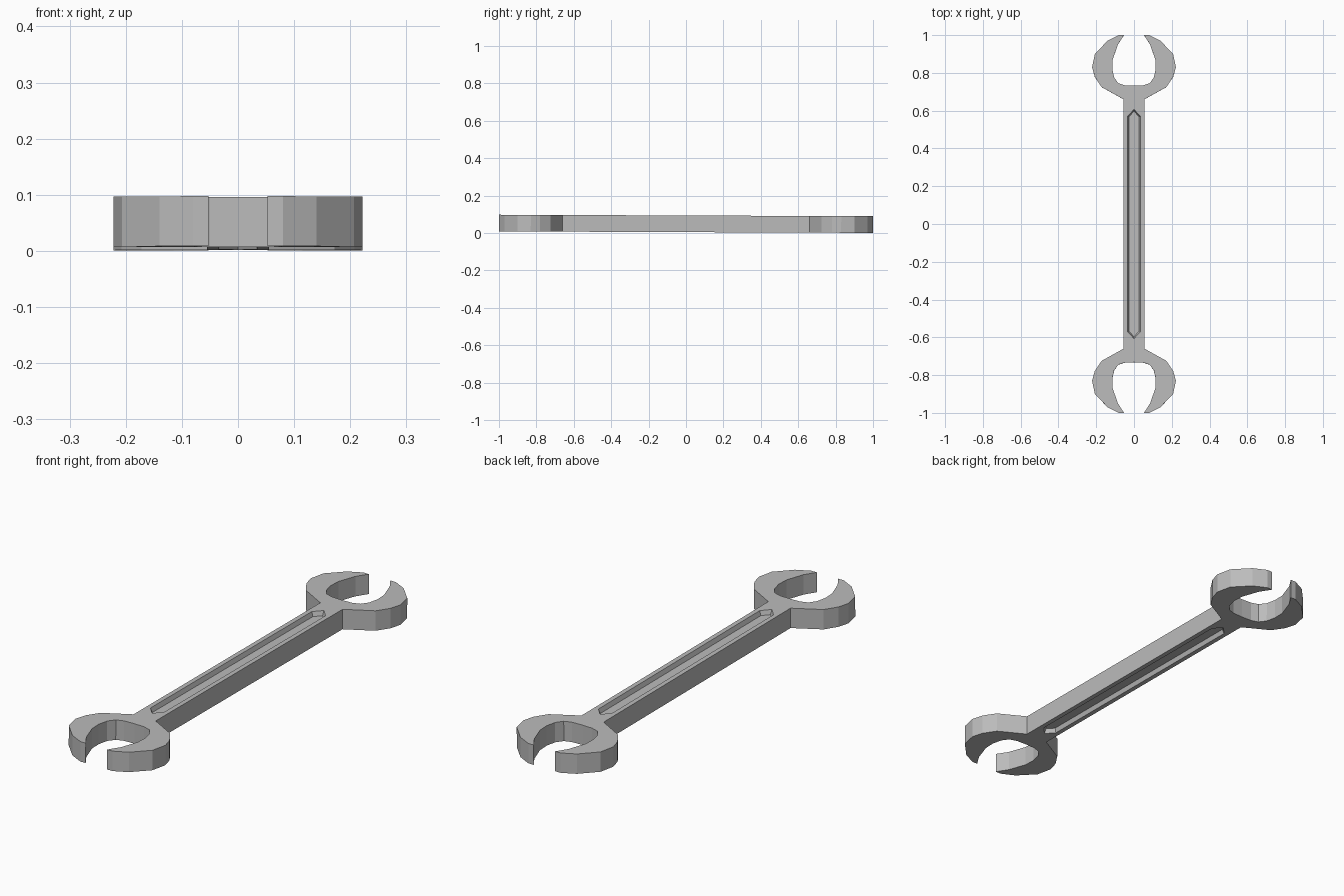
import bpy, bmesh

cube = bpy.data.objects.get("Cube")
if cube:
    bpy.data.objects.remove(cube, do_unlink=True)

HALF = 0.0445      # half thickness
FLOOR = 0.025      # groove floor height above the middle plane

# One quarter of the outline: handle edge, outer jaw, jaw tip, inner jaw
outline = [(0.055, 0), (0.055, 0.66), (0.172, 0.725), (0.208, 0.78),
           (0.222, 0.83), (0.207, 0.90), (0.14, 0.97), (0.08, 1.0),
           (0.053, 1.0), (0.085, 0.95), (0.113, 0.87), (0.115, 0.82),
           (0.105, 0.775), (0.083, 0.745), (0.05, 0.734), (0, 0.732)]
# Groove rim and its slightly narrower floor, from the pointed end to the middle
rim = [(0, 0.607), (0.034, 0.57), (0.034, 0)]
floor = [(0, 0.597), (0.027, 0.567), (0.027, 0)]

bm = bmesh.new()


def ring(points, z):
    return [bm.verts.new((x, y, z)) for x, y in points]


def walls(a, b):
    for i in range(len(a) - 1):
        bm.faces.new((a[i], a[i + 1], b[i + 1], b[i]))


top = ring(outline, HALF)
middle = ring(outline, 0)
groove_rim = ring(rim, HALF)
groove_floor = ring(floor, FLOOR)

# Flat face, outer sides, groove sides and groove floor
bm.faces.new(top + groove_rim)
walls(middle, top)
walls(groove_rim, groove_floor)
bm.faces.new(groove_floor + ring([(0, 0)], FLOOR))
bmesh.ops.recalc_face_normals(bm, faces=bm.faces)
if max(bm.faces, key=lambda f: f.calc_center_median().z).normal.z < 0:
    bmesh.ops.reverse_faces(bm, faces=bm.faces)

mesh = bpy.data.meshes.new("wrench_body")
bm.to_mesh(mesh)
bm.free()
wrench = bpy.data.objects.new("wrench_body", mesh)
bpy.context.collection.objects.link(wrench)

# Mirror the piece to both sides, both ends and both faces
mirror = wrench.modifiers.new("symmetry", "MIRROR")
mirror.use_axis = (True, True, True)
mirror.merge_threshold = 0.0005

# The wrench lies with its back end a touch lower
wrench.location.z = 0.049
wrench.rotation_euler.x = -0.004

steel = bpy.data.materials.new("grey steel")
steel.use_nodes = True
grey = (0.5, 0.5, 0.5, 1)
steel.diffuse_color = grey
steel.node_tree.nodes["Principled BSDF"].inputs["Base Color"].default_value = grey
mesh.materials.append(steel)
